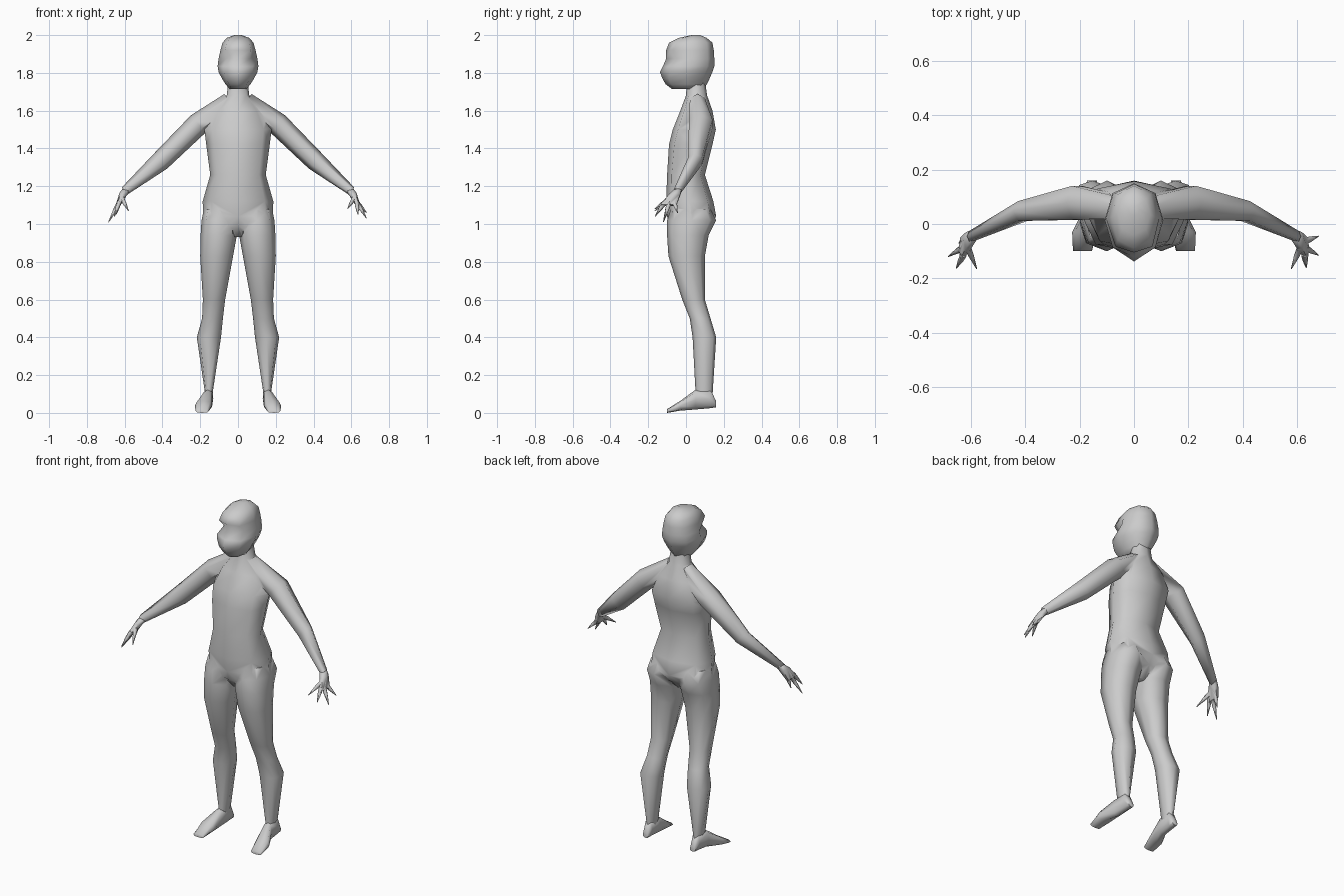
import bpy, bmesh, math
from mathutils import Vector

if "Cube" in bpy.data.objects:
    bpy.data.objects.remove(bpy.data.objects["Cube"])

X, Y, Z = Vector((1, 0, 0)), Vector((0, 1, 0)), Vector((0, 0, 1))


def loft(name, rings, u, v, n=8, power=1.0, side=1, tweak=None):
    """Skin a tube through rings (centre, half size along u, half size along v)."""
    bm = bmesh.new()
    loops = []
    for c, a, b in rings:
        loop = []
        for i in range(n):
            t = 2 * math.pi * i / n
            cu, sv = math.cos(t), math.sin(t)
            cu = math.copysign(abs(cu) ** power, cu)
            sv = math.copysign(abs(sv) ** power, sv)
            p = Vector(c) + u * a * cu + v * b * sv
            loop.append(bm.verts.new((p.x * side, p.y, p.z)))
        loops.append(loop)
    if tweak:
        tweak(loops)
    for lo, hi in zip(loops, loops[1:]):
        for i in range(n):
            j = (i + 1) % n
            bm.faces.new((lo[i], lo[j], hi[j], hi[i]))
    bm.faces.new(loops[0])
    bm.faces.new(loops[-1])
    bmesh.ops.recalc_face_normals(bm, faces=bm.faces)
    me = bpy.data.meshes.new(name)
    bm.to_mesh(me)
    bm.free()
    ob = bpy.data.objects.new(name, me)
    bpy.context.collection.objects.link(ob)
    return ob


def stack(rows):
    """Rows of (z, x min, x max, y front, y back) become horizontal rings."""
    return [(((x0 + x1) / 2, (y0 + y1) / 2, z), (x1 - x0) / 2, (y1 - y0) / 2)
            for z, x0, x1, y0, y1 in rows]


def sym(rows):
    return stack([(z, -w, w, y0, y1) for z, w, y0, y1 in rows])


def smooth(ob, angle=75):
    bpy.ops.object.select_all(action='DESELECT')
    ob.select_set(True)
    bpy.context.view_layer.objects.active = ob
    bpy.ops.object.shade_smooth_by_angle(angle=math.radians(angle))


def absorb(base, part):
    """Weld a part into the base with a boolean union."""
    bpy.context.view_layer.objects.active = base
    m = base.modifiers.new("union", 'BOOLEAN')
    m.operation, m.solver, m.object = 'UNION', 'EXACT', part
    bpy.ops.object.modifier_apply(modifier=m.name)
    bpy.data.objects.remove(part)


# Torso and neck
body = loft("body", sym([
    (0.93, 0.03, -0.04, 0.07), (0.99, 0.14, -0.09, 0.13), (1.04, 0.185, -0.10, 0.16),
    (1.12, 0.187, -0.105, 0.145), (1.26, 0.147, -0.10, 0.10), (1.42, 0.168, -0.09, 0.14),
    (1.50, 0.178, -0.07, 0.158), (1.60, 0.13, -0.03, 0.14), (1.68, 0.06, 0.0, 0.112),
    (1.76, 0.05, 0.005, 0.10)]), X, Y, 8, 0.8)

# Legs and arms
leg_rows = stack([
    (1.08, 0.02, 0.18, -0.08, 0.13), (1.02, 0.006, 0.193, -0.10, 0.16),
    (0.94, 0.006, 0.198, -0.10, 0.12), (0.83, 0.026, 0.20, -0.093, 0.10),
    (0.60, 0.068, 0.186, -0.02, 0.10), (0.50, 0.08, 0.19, 0.02, 0.13),
    (0.40, 0.09, 0.218, 0.035, 0.16), (0.12, 0.132, 0.177, 0.05, 0.142),
    (0.07, 0.135, 0.18, 0.05, 0.14)])
arm_rings = [((0.04, 0.06, 1.65), 0.05, 0.045), ((0.21, 0.078, 1.53), 0.06, 0.072),
             ((0.41, 0.048, 1.333), 0.053, 0.042), ((0.60, -0.045, 1.175), 0.024, 0.022)]
arm_up = Vector((0.65, 0, 0.76))
for s in (1, -1):
    absorb(body, loft("leg", leg_rows, X, Y, 8, 0.85, s))
    absorb(body, loft("arm", arm_rings, arm_up, Y, 6, 1.0, s))
smooth(body)

# Feet: wedges running from heel to toe
foot_rings = [((0.155, 0.16, 0.045), 0.018, 0.015), ((0.156, 0.13, 0.075), 0.025, 0.05),
              ((0.16, 0.05, 0.07), 0.027, 0.052), ((0.183, -0.03, 0.038), 0.045, 0.026),
              ((0.19, -0.10, 0.01), 0.035, 0.01)]
for s, label in ((1, "left"), (-1, "right")):
    smooth(loft(label + "_foot", foot_rings, X, Z, 8, 0.75, s))

# Hands: flat palm plus pointed fingers
palm = [((0.59, -0.04, 1.183), 0.02, 0.02), ((0.61, -0.06, 1.155), 0.02, 0.033),
        ((0.635, -0.09, 1.10), 0.012, 0.044)]
tips = {1: [(0.58, -0.165, 1.08), (0.635, -0.16, 1.05), (0.68, -0.115, 1.03), (0.68, -0.045, 1.06)],
        -1: [(0.58, -0.165, 1.07), (0.655, -0.163, 1.04), (0.685, -0.12, 1.01), (0.645, -0.07, 1.05)]}
for s, label in ((1, "left"), (-1, "right")):
    hand = loft(label + "_hand", palm, Vector((0.9, 0, 0.43)), Y, 6, 0.8, s)
    for k, tip in enumerate(tips[s]):
        tip = Vector(tip)
        root = Vector((0.615, -0.085, 1.14)) if k == 0 else Vector((0.628, -0.135 + 0.024 * k, 1.115))
        d = (tip - root).normalized()
        u = d.cross(Y).normalized()
        absorb(hand, loft("finger", [(root, 0.013, 0.014), (root.lerp(tip, 0.4), 0.011, 0.011),
                                     (tip, 0.002, 0.002)], u, d.cross(u), 5, 1.0, s))
    smooth(hand)


# Head: sunken eye sockets and a forward nose
def face(loops):
    for i in (5, 7):
        loops[5][i].co.y += 0.035
        loops[5][i].co.x *= 0.85
        loops[6][i].co.y -= 0.012
        loops[3][i].co.y += 0.012
    loops[5][6].co.y += 0.005


head = loft("head", sym([
    (1.715, 0.045, -0.075, 0.095), (1.74, 0.066, -0.108, 0.11), (1.77, 0.085, -0.125, 0.125),
    (1.805, 0.103, -0.138, 0.14), (1.835, 0.108, -0.122, 0.15), (1.875, 0.103, -0.11, 0.15),
    (1.92, 0.093, -0.105, 0.147), (1.96, 0.082, -0.09, 0.14), (1.985, 0.06, -0.04, 0.11),
    (2.0, 0.02, 0.03, 0.075)]), X, Y, 8, 0.9, 1, face)
smooth(head)
